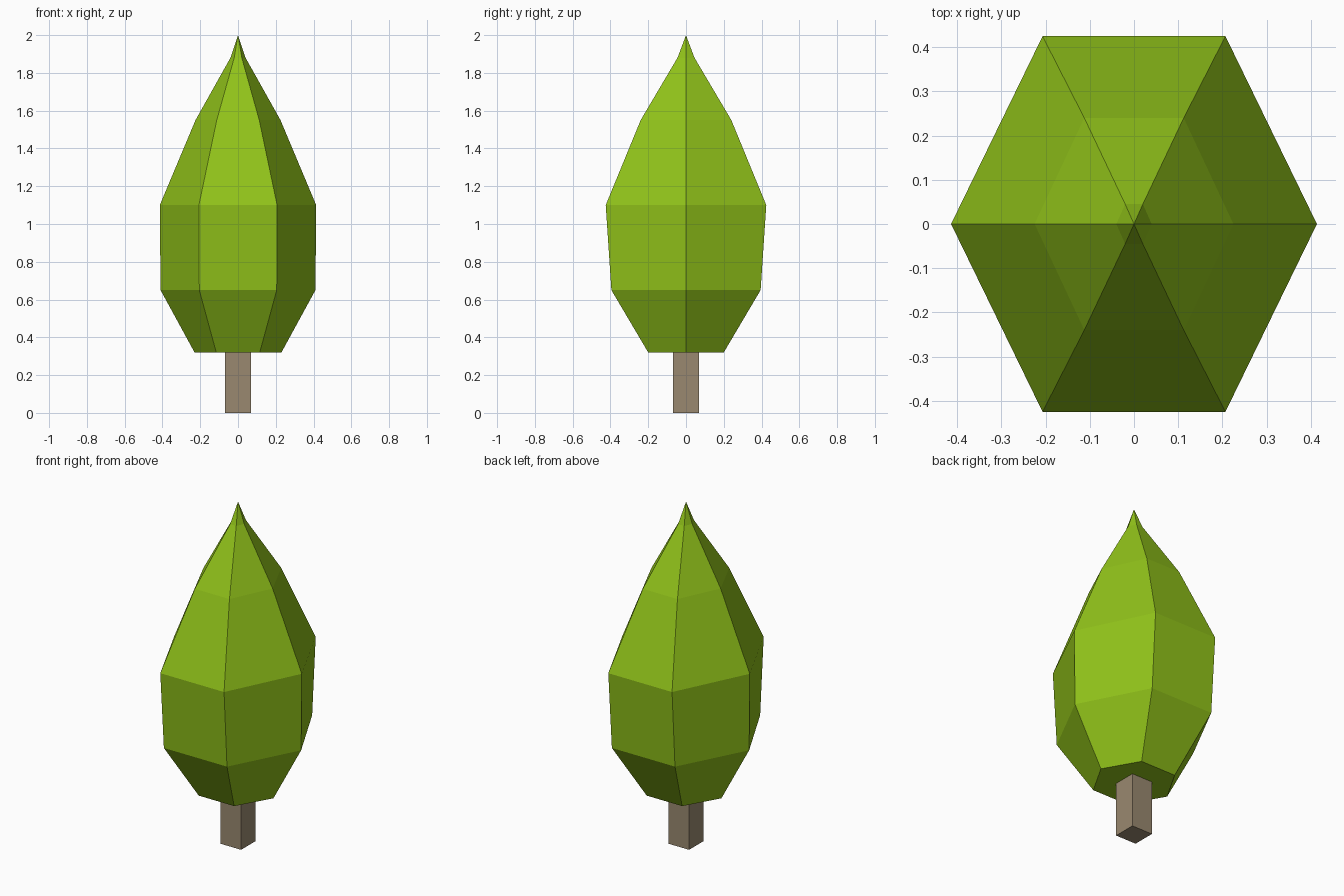
import bpy, bmesh
from math import cos, sin, pi

if "Cube" in bpy.data.objects:
    bpy.data.objects.remove(bpy.data.objects["Cube"])


def finish(bm, name, color):
    bmesh.ops.recalc_face_normals(bm, faces=bm.faces[:])
    mesh = bpy.data.meshes.new(name)
    bm.to_mesh(mesh)
    bm.free()
    obj = bpy.data.objects.new(name, mesh)
    bpy.context.collection.objects.link(obj)
    mat = bpy.data.materials.new(name + "_color")
    mat.diffuse_color = color
    mat.use_nodes = True
    mat.node_tree.nodes["Principled BSDF"].inputs["Base Color"].default_value = mat.diffuse_color
    mesh.materials.append(mat)
    return obj


# Foliage: stacked six-sided rings (z, half width in x, half depth in y), closed by a tip
RINGS = [(0.32, 0.23, 0.20), (0.65, 0.41, 0.395), (1.10, 0.414, 0.425),
         (1.55, 0.225, 0.24), (1.88, 0.04, 0.045)]
SIDES = 6
bm = bmesh.new()
loops = []
for z, rx, ry in RINGS:
    loops.append([bm.verts.new((rx * cos(2 * pi * i / SIDES),
                                ry * sin(2 * pi * i / SIDES) / sin(pi / 3), z))
                  for i in range(SIDES)])
tip = bm.verts.new((0, 0, 2))
bm.faces.new(loops[0][::-1])
for low, high in zip(loops, loops[1:]):
    for i in range(SIDES):
        j = (i + 1) % SIDES
        bm.faces.new((low[i], low[j], high[j], high[i]))
for i in range(SIDES):
    bm.faces.new((loops[-1][i], loops[-1][(i + 1) % SIDES], tip))
finish(bm, "foliage", (0.28, 0.54, 0.01, 1))

# Trunk: square post meeting the underside of the foliage
TRUNK_WIDTH, TRUNK_HEIGHT = 0.135, 0.32
bm = bmesh.new()
bmesh.ops.create_cube(bm, size=1)
for v in bm.verts:
    v.co = (v.co.x * TRUNK_WIDTH, v.co.y * TRUNK_WIDTH, (v.co.z + 0.5) * TRUNK_HEIGHT)
finish(bm, "trunk", (0.32, 0.25, 0.16, 1))
